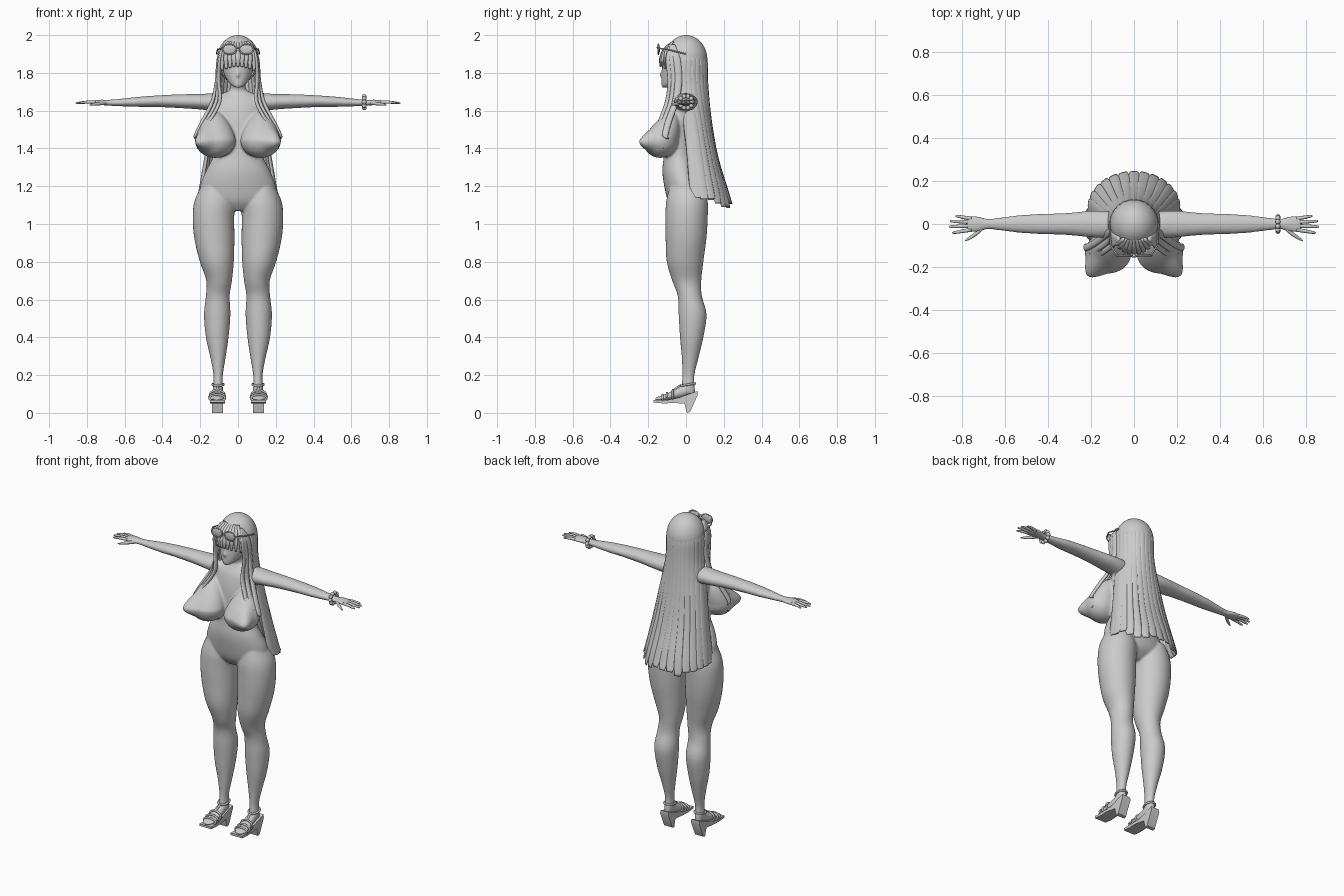
import bpy, bmesh, math, random
from mathutils import Vector, Matrix

random.seed(4)
X, Y, Z = Vector((1, 0, 0)), Vector((0, 1, 0)), Vector((0, 0, 1))


def spline(keys, sub):
    # Catmull-Rom through (x, y, z, ra, rb) keys
    out = []
    for i in range(len(keys) - 1):
        p = [keys[max(0, min(len(keys) - 1, i + k))] for k in (-1, 0, 1, 2)]
        for j in range(sub):
            t = j / sub
            out.append([0.5 * (2 * b + (c - a) * t + (2 * a - 5 * b + 4 * c - d) * t * t
                               + (3 * b - a - 3 * c + d) * t ** 3) for a, b, c, d in zip(*p)])
    return out + [list(keys[-1])]


def loft(bm, keys, A=X, B=Y, n=24, sub=4):
    # closed tube of ellipses spanned by A and B
    rings = []
    for x, y, z, ra, rb in spline(keys, sub):
        c = Vector((x, y, z))
        rings.append([bm.verts.new(c + A * max(ra, .001) * math.cos(k * math.tau / n)
                                   + B * max(rb, .001) * math.sin(k * math.tau / n)) for k in range(n)])
    for r, q in zip(rings, rings[1:]):
        for k in range(n):
            bm.faces.new((r[k], r[(k + 1) % n], q[(k + 1) % n], q[k]))
    bm.faces.new(rings[0])
    bm.faces.new(rings[-1])


def ball(bm, c, r, u=32, v=20):
    m = Matrix.Translation(c) @ Matrix.Diagonal((*r, 1))
    return bmesh.ops.create_uvsphere(bm, u_segments=u, v_segments=v, radius=1, matrix=m)['verts']


def finish(name, bm, angle=None):
    bmesh.ops.recalc_face_normals(bm, faces=bm.faces[:])
    me = bpy.data.meshes.new(name)
    bm.to_mesh(me)
    bm.free()
    ob = bpy.data.objects.new(name, me)
    bpy.context.collection.objects.link(ob)
    me.shade_smooth()
    if angle:
        me.set_sharp_from_angle(angle=math.radians(angle))
    return ob


def wire(name, pts, r):
    cu = bpy.data.curves.new(name, 'CURVE')
    cu.dimensions, cu.bevel_depth, cu.bevel_resolution = '3D', r, 2
    sp = cu.splines.new('POLY')
    sp.points.add(len(pts) - 1)
    for p, co in zip(sp.points, pts):
        p.co = (*co, 1)
    ob = bpy.data.objects.new(name, cu)
    bpy.context.collection.objects.link(ob)


def ring_pts(c, ra, rb, A, B, n=32):
    return [Vector(c) + A * ra * math.cos(k * math.tau / n) + B * rb * math.sin(k * math.tau / n)
            for k in range(n + 1)]


# Body: overlapping closed volumes fused by a voxel remesh
body = bmesh.new()
loft(body, [(0, -.01, 1.07, .06, .05), (0, 0, 1.12, .19, .095), (0, -.005, 1.2, .2, .11),
            (0, -.025, 1.28, .17, .1), (0, -.035, 1.36, .132, .083), (0, -.03, 1.46, .13, .08),
            (0, -.022, 1.56, .14, .078), (0, -.012, 1.64, .135, .066), (0, -.002, 1.685, .095, .048),
            (0, 0, 1.71, .045, .042), (0, -.02, 1.76, .04, .042), (0, -.03, 1.82, .04, .042)], n=40)
# Head
loft(body, [(0, -.115, 1.722, .012, .012), (0, -.09, 1.735, .036, .04), (0, -.062, 1.765, .06, .068),
            (0, -.04, 1.81, .08, .088), (0, -.025, 1.87, .088, .098), (0, -.01, 1.94, .075, .085),
            (0, 0, 1.975, .02, .02)], n=32)
loft(body, [(0, -.125, 1.81, .006, .008), (0, -.131, 1.785, .007, .012), (0, -.12, 1.776, .005, .006)], n=10)
for s in (-1, 1):
    # Leg
    loft(body, [(s * .125, .005, 1.2, .07, .09), (s * .125, .005, 1.12, .106, .11), (s * .13, .003, 1.03, .11, .112),
                (s * .125, 0, .92, .106, .108), (s * .112, -.005, .8, .09, .097), (s * .1, .004, .7, .068, .077),
                (s * .107, .02, .62, .063, .064), (s * .11, .035, .52, .07, .074), (s * .11, .03, .4, .06, .062),
                (s * .106, .022, .29, .04, .044), (s * .105, .013, .2, .025, .032), (s * .106, .012, .14, .026, .034),
                (s * .106, .02, .1, .022, .03)], n=32)
    # Foot
    loft(body, [(s * .106, .045, .125, .015, .018), (s * .106, .015, .125, .026, .032),
                (s * .107, -.04, .105, .03, .03), (s * .109, -.09, .088, .038, .02),
                (s * .112, -.135, .077, .038, .013), (s * .112, -.163, .073, .02, .008)], X, Z, 24)
    # Arm
    loft(body, [(s * .06, -.005, 1.64, .05, .04), (s * .12, -.002, 1.645, .062, .048),
                (s * .2, 0, 1.647, .062, .041), (s * .3, 0, 1.65, .052, .037), (s * .42, 0, 1.65, .047, .031),
                (s * .52, 0, 1.647, .042, .027), (s * .62, 0, 1.643, .03, .02), (s * .68, 0, 1.642, .025, .016),
                (s * .73, 0, 1.644, .037, .014), (s * .775, 0, 1.643, .036, .01)], Y, Z, 24)
    # Bust: teardrop, upper half leaning back to the chest
    d = Vector((.62, -.78, -.08)).normalized()
    for v in ball(body, (0, 0, 0), (1, 1, 1), 40, 28):
        p = v.co.copy()
        up = max(p.z, 0)
        push = .045 * max(0, (p.dot(d) - .75) / .25) ** 2
        q = Vector((.12 + .108 * p.x * (1 - .3 * up), -.135 + .06 * up + .095 * p.y * (1 - .25 * up),
                    1.445 + (.15 if p.z > 0 else .095) * p.z)) + d * push
        v.co = (s * q.x, q.y, q.z)
ob = finish("body", body)
m = ob.modifiers.new("fuse", 'REMESH')
m.mode, m.voxel_size, m.use_smooth_shade = 'VOXEL', .0065, True
m = ob.modifiers.new("soften", 'SMOOTH')
m.factor, m.iterations = .5, 6

# Fingers
for s in (-1, 1):
    bm = bmesh.new()
    for y0, y1, tip in ((-.027, -.04, .845), (-.009, -.012, .86), (.009, .013, .855), (.025, .036, .83)):
        loft(bm, [(s * .755, y0, 1.644, .009, .009), (s * (.75 + tip) / 2, (y0 + y1) / 2, 1.645, .0085, .008),
                  (s * (tip - .01), y1, 1.641, .006, .005), (s * tip, y1, 1.64, .002, .002)], Y, Z, 10, 3)
    loft(bm, [(s * .695, -.01, 1.642, .012, .011), (s * .73, -.042, 1.638, .011, .01),
              (s * .765, -.066, 1.633, .008, .007), (s * .785, -.077, 1.63, .002, .002)], Y, Z, 10, 3)
    finish("fingers", bm)

# Scalp hair, open over the face
bm = bmesh.new()
ball(bm, (0, 0, 1.87), (.111, .113, .13), 48, 32)
bmesh.ops.delete(bm, geom=[f for f in bm.faces if f.calc_center_median().z < 1.76 or
                           (f.calc_center_median().y < -.05 and f.calc_center_median().z < 1.9)], context='FACES')
finish("scalp_hair", bm)

# Long back hair strands fanning out toward the tips
bm = bmesh.new()
N = 15
for i in range(N):
    a = math.radians(-6 + 192 * i / (N - 1))
    c, s = math.cos(a), math.sin(a)
    A, B = Vector((-s, c, 0)), Vector((c, s, 0))
    end = 1.085 + random.uniform(-.015, .03) + .06 * abs(c) ** 3
    loft(bm, [(.07 * c, .07 * s, 1.95, .012, .008), (.102 * c, .102 * s, 1.88, .02, .01),
              (.106 * c, .108 * s, 1.74, .022, .01), (.135 * c, .02 + .105 * s, 1.56, .026, .01),
              (.168 * c, .045 + .115 * s, 1.36, .029, .01), (.2 * c, .065 + .15 * s, 1.18, .03, .009),
              (.212 * c, .075 + .167 * s, end, .02, .004)], A, B, 12, 4)
finish("back_hair", bm)

# Side locks falling over shoulders and bust
bm = bmesh.new()
for s in (-1, 1):
    for o, end in ((0, 1.40), (.02, 1.45), (-.018, 1.5)):
        loft(bm, [(s * .07, -.07, 1.95, .008, .012), (s * (.1 + o * .2), -.07 + o, 1.88, .008, .02),
                  (s * (.107 + o * .3), -.06 + o, 1.76, .009, .02), (s * (.115 + o), -.075 + o, 1.65, .01, .018),
                  (s * (.165 + o), -.11 + o, 1.55, .011, .018), (s * (.205 + o), -.13 + o, 1.47, .009, .016),
                  (s * (.215 + o * .5), -.115 + o, end, .003, .005)], X, Y, 12, 4)
finish("side_locks", bm)

# Fringe
bm = bmesh.new()
for i in range(9):
    x = -.084 + .021 * i
    k = (x / .1) ** 2
    loft(bm, [(x * .6, -.07, 1.965, .008, .008), (x * .85, -.112 + .03 * k, 1.93, .013, .008),
              (x, -.134 + .06 * k, 1.88, .014, .008),
              (x, -.136 + .065 * k, 1.832 - .03 * k, .006, .003)], X, Y, 10, 4)
finish("fringe", bm)

# Sunglasses pushed up on the forehead
bm = bmesh.new()
for s in (-1, 1):
    ball(bm, (s * .045, -.145, 1.925), (.036, .007, .026), 24, 12)
    wire("glasses_rim", ring_pts((s * .045, -.146, 1.925), .037, .027, X, Z), .004)
    wire("glasses_arm", [(s * .08, -.142, 1.93), (s * .108, -.1, 1.925), (s * .114, 0, 1.9)], .004)
finish("glasses_lenses", bm)
wire("glasses_bridge", [(-.012, -.15, 1.93), (0, -.152, 1.935), (.012, -.15, 1.93)], .004)

# Sandals: tilted sole with block heel, plus straps
for s in (-1, 1):
    bm = bmesh.new()
    prof = [(-.172, .055), (-.172, .068), (-.1, .068), (-.04, .08), (.015, .1), (.06, .115),
            (.062, .095), (.022, .005), (.005, 0), (-.008, .05), (-.07, .052), (-.12, .05)]
    rows = [[bm.verts.new((s * .108 + e * (.04 if y < -.04 else .029), y, z)) for y, z in prof] for e in (-1, 1)]
    for r in rows:
        bm.faces.new(r)
    for k in range(len(prof)):
        j = (k + 1) % len(prof)
        bm.faces.new((rows[0][k], rows[0][j], rows[1][j], rows[1][k]))
    finish("sandal_sole", bm, 35)
    for y, z, ra, rb in ((-.125, .078, .041, .018), (-.1, .083, .042, .023), (-.07, .092, .039, .029)):
        wire("toe_strap", ring_pts((s * .11, y, z), ra, rb, X, Z), .006)
    wire("ankle_strap", ring_pts((s * .106, .011, .15), .03, .037, X, Vector((0, 1, .15))), .006)
    wire("instep_strap", [(s * .11, -.07, .115), (s * .107, -.045, .135), (s * .106, -.025, .148)], .006)

# Beaded bracelet on one wrist
bm = bmesh.new()
for k in range(10):
    a = k * math.tau / 10
    ball(bm, (.668, .034 * math.cos(a), 1.645 + .032 * math.sin(a)), (.012, .012, .012), 12, 8)
finish("bracelet", bm)
